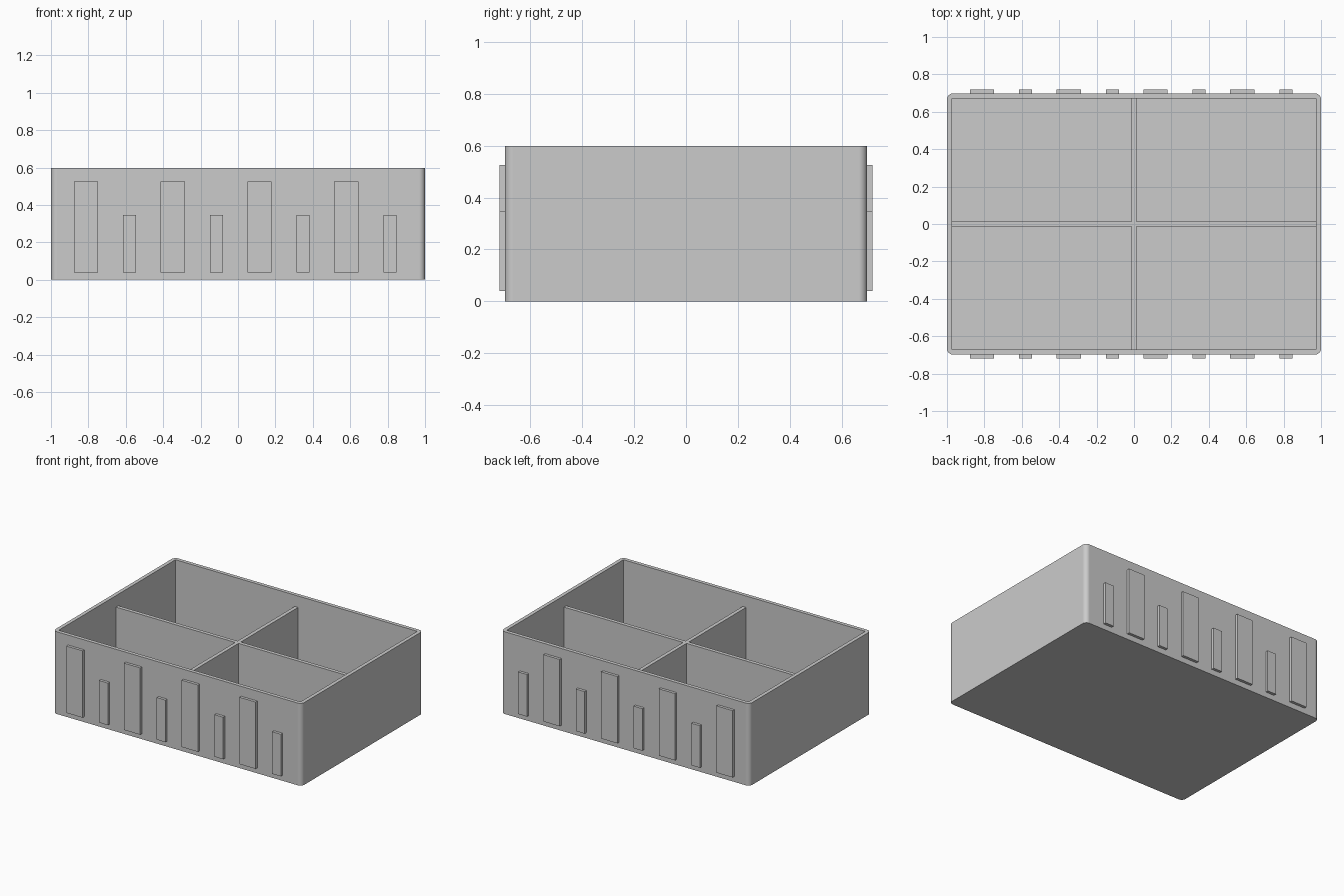
import bpy
import bmesh
import math

if "Cube" in bpy.data.objects:
    bpy.data.objects.remove(bpy.data.objects["Cube"], do_unlink=True)

# Overall sizes
HALF_X, HALF_Y, HEIGHT = 1.0, 0.698, 0.598
WALL = 0.027
CORNER = 0.032
DIVIDER_TOP = 0.515
RIB_DEPTH = 0.02

grey = bpy.data.materials.new("plain_grey")
grey.use_nodes = True
colour = (0.6, 0.6, 0.6, 1)
grey.diffuse_color = colour
grey.node_tree.nodes["Principled BSDF"].inputs["Base Color"].default_value = colour


def box(name, low, high, corner=0):
    """Box between two opposite corners, with optional rounded upright edges."""
    bm = bmesh.new()
    bmesh.ops.create_cube(bm, size=1)
    for v in bm.verts:
        v.co = [h if c > 0 else l for c, l, h in zip(v.co, low, high)]
    if corner:
        upright = [e for e in bm.edges
                   if abs(e.verts[0].co.z - e.verts[1].co.z) > 0.01]
        bmesh.ops.bevel(bm, geom=upright, offset=corner, segments=8,
                        profile=0.5, affect='EDGES')
    mesh = bpy.data.meshes.new(name)
    bm.to_mesh(mesh)
    bm.free()
    mesh.materials.append(grey)
    obj = bpy.data.objects.new(name, mesh)
    bpy.context.collection.objects.link(obj)
    return obj


# Tray shell with rounded outer corners and a square-cornered hollow
tray = box("tray", (-HALF_X, -HALF_Y, 0), (HALF_X, HALF_Y, HEIGHT), CORNER)
inner_x, inner_y = HALF_X - WALL, HALF_Y - WALL
hollow = box("hollow_cutter", (-inner_x, -inner_y, WALL),
             (inner_x, inner_y, HEIGHT + 0.1))
hollow.hide_render = True
cut = tray.modifiers.new("hollow", 'BOOLEAN')
cut.operation = 'DIFFERENCE'
cut.solver = 'EXACT'
cut.object = hollow
bpy.ops.object.select_all(action='DESELECT')
bpy.context.view_layer.objects.active = tray
tray.select_set(True)
bpy.ops.object.modifier_apply(modifier=cut.name)
bpy.data.objects.remove(hollow, do_unlink=True)
bpy.ops.object.shade_smooth_by_angle(angle=math.radians(30))
weighted = tray.modifiers.new("flat_sides", 'WEIGHTED_NORMAL')
weighted.keep_sharp = True

# Crossed dividers, lower than the rim
half = WALL / 2
box("long_divider", (-inner_x, -half, WALL), (inner_x, half, DIVIDER_TOP))
for side, name in ((-1, "front"), (1, "back")):
    y0, y1 = sorted((side * half, side * inner_y))
    box(name + "_cross_divider", (-half, y0, WALL), (half, y1, DIVIDER_TOP))

# Alternating tall and short ribs on the front and back
RIBS = (("tall", -0.813, 0.13, 0.526), ("short", -0.58, 0.07, 0.346))
for side, face in ((-1, "front"), (1, "back")):
    y0, y1 = sorted((side * (HALF_Y - 0.005), side * (HALF_Y + RIB_DEPTH)))
    for kind, start, width, top in RIBS:
        for i in range(4):
            x = start + i * 0.464
            box(f"{face}_{kind}_rib_{i + 1}",
                (x - width / 2, y0, 0.04), (x + width / 2, y1, top))
